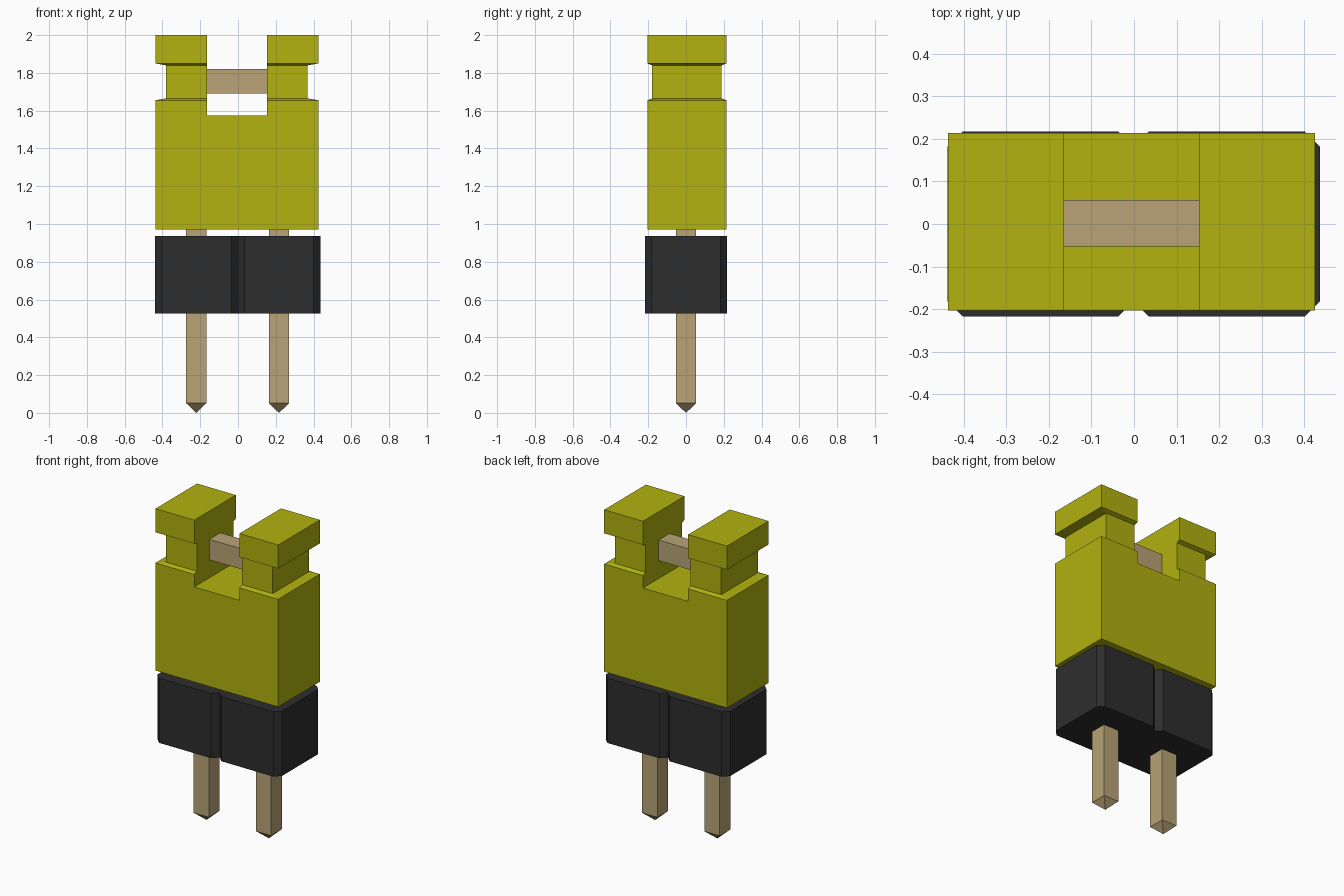
import bpy
import bmesh

cube = bpy.data.objects.get("Cube")
if cube:
    bpy.data.objects.remove(cube, do_unlink=True)


def material(name, rgb):
    m = bpy.data.materials.new(name)
    m.use_nodes = True
    m.diffuse_color = (*rgb, 1)
    bsdf = m.node_tree.nodes["Principled BSDF"]
    bsdf.inputs["Base Color"].default_value = (*rgb, 1)
    bsdf.inputs["Roughness"].default_value = 0.6
    return m


YELLOW = material("yellow plastic", (0.445, 0.445, 0.005))
BLACK = material("black plastic", (0.027, 0.027, 0.027))
METAL = material("tan metal", (0.479, 0.367, 0.181))


def loft(name, rings, mat):
    """Join stacked outlines of equal point count into a closed solid."""
    bm = bmesh.new()
    loops = [[bm.verts.new(p) for p in ring] for ring in rings]
    n = len(loops[0])
    for a, b in zip(loops, loops[1:]):
        for i in range(n):
            j = (i + 1) % n
            bm.faces.new((a[i], a[j], b[j], b[i]))
    bm.faces.new(loops[0])
    bm.faces.new(loops[-1])
    bmesh.ops.remove_doubles(bm, verts=bm.verts, dist=1e-5)
    bmesh.ops.recalc_face_normals(bm, faces=bm.faces)
    mesh = bpy.data.meshes.new(name)
    bm.to_mesh(mesh)
    bm.free()
    mesh.materials.append(mat)
    obj = bpy.data.objects.new(name, mesh)
    bpy.context.collection.objects.link(obj)
    return obj


def rect(cx, cy, hx, hy, z):
    return [(cx + sx * hx, cy + sy * hy, z)
            for sx, sy in ((-1, -1), (1, -1), (1, 1), (-1, 1))]


# Cap with a grip groove around its upper part
CX, CY = -0.006, 0.005
OUTER, NECK = (0.432, 0.209), (0.374, 0.184)
cap = loft("cap", [rect(CX, CY, *size, z) for size, z in (
    (OUTER, 0.97), (OUTER, 1.655), (NECK, 1.665),
    (NECK, 1.84), (OUTER, 1.85), (OUTER, 2.0))], YELLOW)

# Slot cut through the top of the cap from front to back
cutter = loft("slot_cutter", [rect(CX, CY, 0.159, 0.5, z) for z in (1.575, 2.2)], YELLOW)
cutter.hide_render = True
slot = cap.modifiers.new("slot", 'BOOLEAN')
slot.operation = 'DIFFERENCE'
slot.solver = 'EXACT'
slot.object = cutter
bpy.context.view_layer.objects.active = cap
bpy.ops.object.modifier_apply(modifier=slot.name)
bpy.data.objects.remove(cutter, do_unlink=True)

# Metal bridge across the slot, ends embedded in the cap
loft("bridge", [rect(CX, 0.002, 0.18, 0.055, z) for z in (1.69, 1.82)], METAL)

# Header block: two chamfered cells meeting in a V groove
W, D, C = 0.438, 0.218, 0.036
front = [(-W, C - D), (C - W, -D), (-C, -D), (0, C - D),
         (C, -D), (W - C, -D), (W, C - D)]
outline = front + [(x, -y) for x, y in reversed(front)]
loft("header_block", [[(x - 0.001, y, z) for x, y in outline]
                      for z in (0.525, 0.937)], BLACK)

# Square pins with pointed tips
for name, x in (("right_pin", -0.221), ("left_pin", 0.217)):
    loft(name, [rect(x, 0, h, h, z) for h, z in (
        (0, 0.0), (0.054, 0.052), (0.054, 1.1))], METAL)
